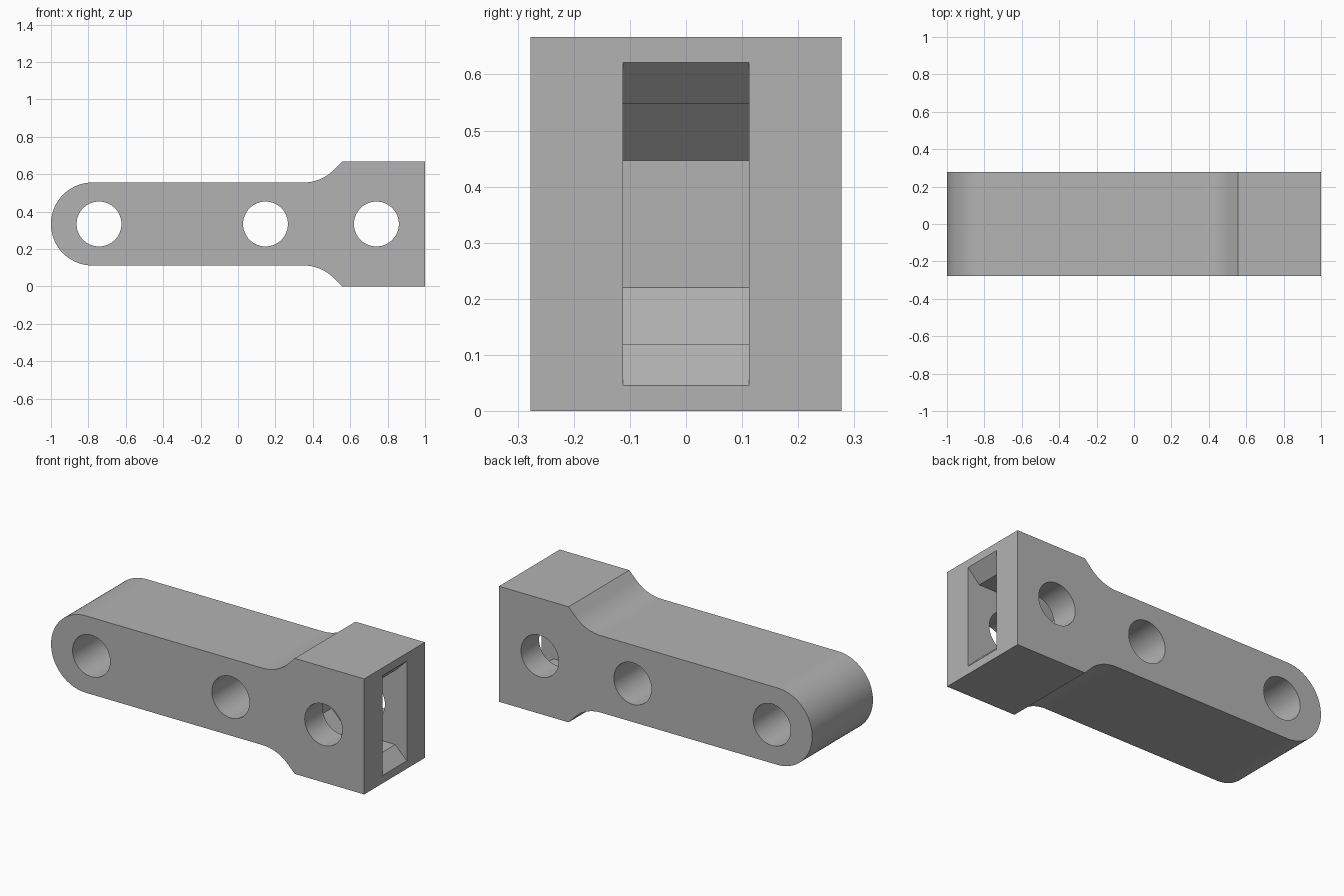
import bpy, bmesh, math

cube = bpy.data.objects.get("Cube")
if cube:
    bpy.data.objects.remove(cube, do_unlink=True)

MID = 0.3335          # mid height of the part
HALF_Y = 0.277        # half thickness
HALF_BLOCK = 0.3335   # half height of the square end
HALF_ARM = 0.222      # half height of the arm

grey = bpy.data.materials.new("plain_grey")
grey.use_nodes = True
colour = (0.45, 0.45, 0.45, 1)
grey.diffuse_color = colour
grey.node_tree.nodes["Principled BSDF"].inputs["Base Color"].default_value = colour


def prism(name, outline, half_y):
    """Extrude an (x, z) outline along y, centred on y = 0."""
    bm = bmesh.new()
    face = bm.faces.new([bm.verts.new((x, -half_y, z)) for x, z in outline])
    new = bmesh.ops.extrude_face_region(bm, geom=[face])["geom"]
    bmesh.ops.translate(bm, vec=(0, 2 * half_y, 0),
                        verts=[g for g in new if isinstance(g, bmesh.types.BMVert)])
    bmesh.ops.recalc_face_normals(bm, faces=bm.faces)
    mesh = bpy.data.meshes.new(name)
    bm.to_mesh(mesh)
    bm.free()
    mesh.materials.append(grey)
    obj = bpy.data.objects.new(name, mesh)
    bpy.context.collection.objects.link(obj)
    return obj


def arc(cx, cz, r, start, end, steps):
    angles = [math.radians(start + (end - start) * i / steps) for i in range(steps + 1)]
    return [(cx + r * math.cos(a), cz + r * math.sin(a)) for a in angles]


def mirrored(upper):
    """Close an upper half outline, given as heights above the middle."""
    return ([(x, MID + z) for x, z in upper]
            + [(x, MID - z) for x, z in reversed(upper) if z > 1e-5])


# Arm with rounded end, filleted into the square block
FILLET = 0.23
upper = arc(HALF_ARM - 1, 0, HALF_ARM, 180, 90, 32)
upper += arc(0.35, HALF_ARM + FILLET, FILLET, 270, 315, 16)
upper += [(0.556, HALF_BLOCK), (1, HALF_BLOCK)]
body = prism("link_arm", mirrored(upper), HALF_Y)

# Cross holes
cutters = [prism("hole_cutter", arc(x, MID, 0.12, 0, 354.375, 63), 0.5)
           for x in (-0.743, 0.147, 0.74)]

# Slot in the end of the block: chamfered mouth and chamfered back
slot = [(0.52, 0.113), (0.62, 0.214), (0.926, 0.214), (1, 0.288), (1.1, 0.288)]
cutters.append(prism("slot_cutter", mirrored(slot), 0.112))

bpy.ops.object.select_all(action="DESELECT")
bpy.context.view_layer.objects.active = body
body.select_set(True)
for cutter in cutters:
    cutter.hide_render = True
    mod = body.modifiers.new("cut", "BOOLEAN")
    mod.operation = "DIFFERENCE"
    mod.solver = "EXACT"
    mod.object = cutter
    bpy.ops.object.modifier_apply(modifier=mod.name)
    bpy.data.objects.remove(cutter, do_unlink=True)

bpy.ops.object.shade_smooth_by_angle(angle=math.radians(30))
